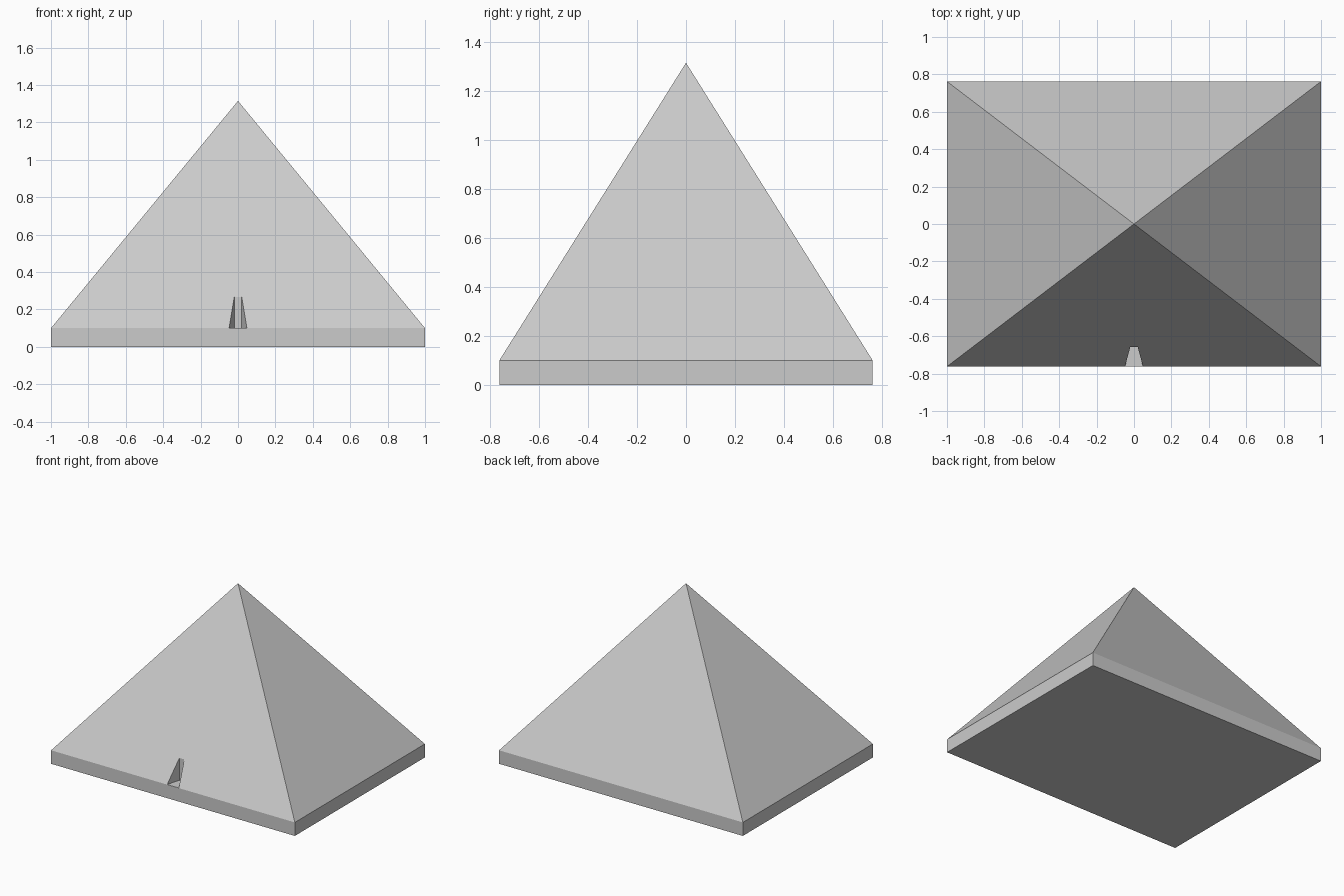
import bpy
import bmesh

if "Cube" in bpy.data.objects:
    bpy.data.objects.remove(bpy.data.objects["Cube"])

HX, HY, BASE, APEX = 1.0, 0.762, 0.10, 1.315


def make(name, rings, faces):
    mesh = bpy.data.meshes.new(name)
    mesh.from_pydata(rings, [], faces)
    bm = bmesh.new()
    bm.from_mesh(mesh)
    bmesh.ops.recalc_face_normals(bm, faces=bm.faces)
    bm.to_mesh(mesh)
    bm.free()
    obj = bpy.data.objects.new(name, mesh)
    bpy.context.collection.objects.link(obj)
    return obj


def ring(corners, z):
    return [(x, y, z) for x, y in corners]


sides = [(i, (i + 1) % 4, (i + 1) % 4 + 4, i + 4) for i in range(4)]

# pyramid on its low plinth, one closed solid
rect = [(-HX, -HY), (HX, -HY), (HX, HY), (-HX, HY)]
pyramid = make("pyramid", ring(rect, 0) + ring(rect, BASE) + [(0, 0, APEX)],
               [(3, 2, 1, 0)] + sides + [(i + 4, (i + 1) % 4 + 4, 8) for i in range(4)])

# entrance recess: upright walls that narrow towards the back
yf, yb, wf, wb = -HY, -0.658, 0.048, 0.02
k = (wf - wb) / (yb - yf)
yo = yf - 0.1
wo = wf + 0.1 * k
plan = [(-wo, yo), (wo, yo), (wb, yb), (-wb, yb)]
cutter = make("entrance_cutter", ring(plan, BASE + 0.0005) + ring(plan, 0.4),
              [(3, 2, 1, 0), (4, 5, 6, 7)] + sides)
cutter.hide_render = True
cutter.hide_viewport = True

cut = pyramid.modifiers.new("entrance", 'BOOLEAN')
cut.operation = 'DIFFERENCE'
cut.solver = 'EXACT'
cut.object = cutter
